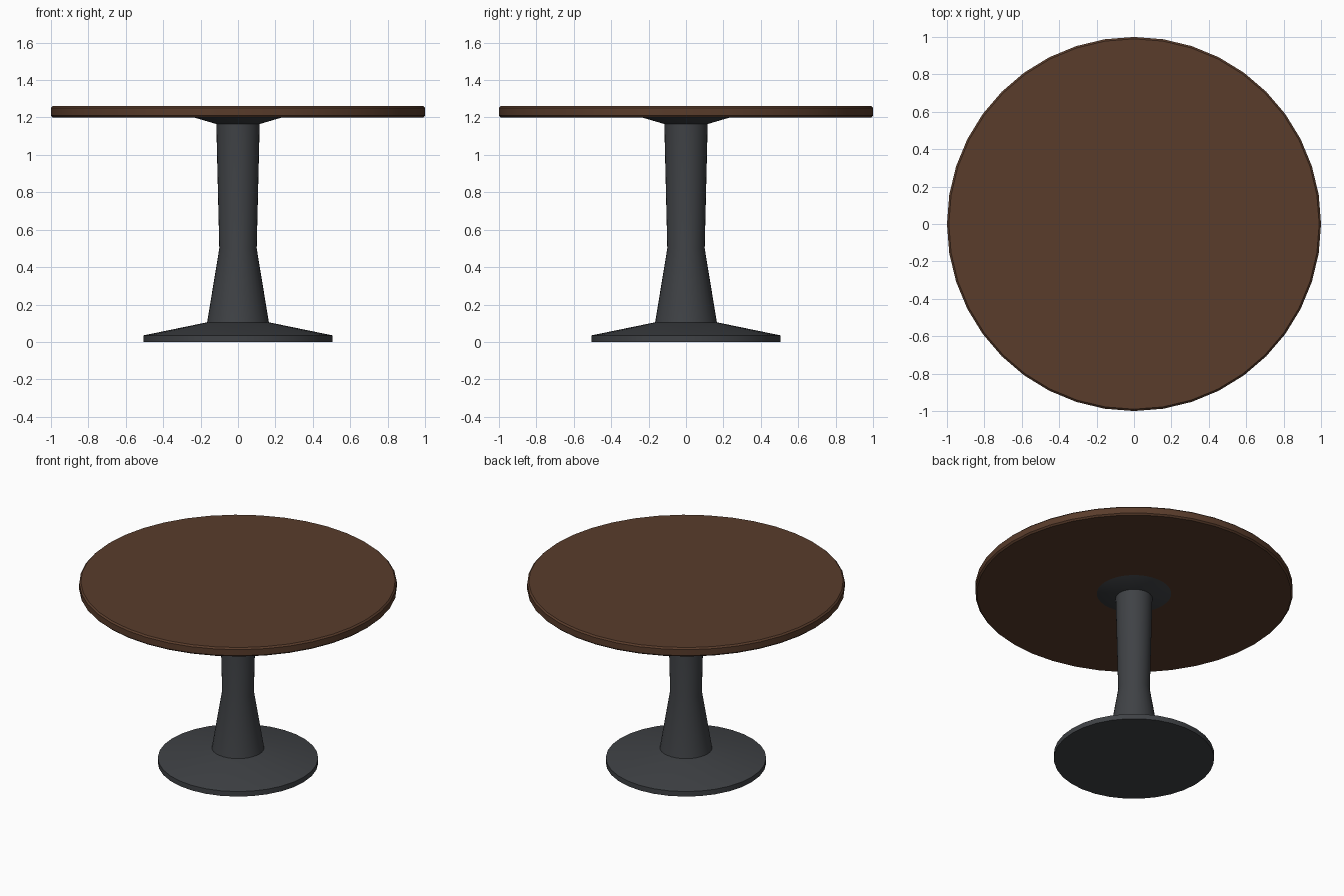
import bpy, bmesh, math

if "Cube" in bpy.data.objects:
    bpy.data.objects.remove(bpy.data.objects["Cube"])


def material(name, color):
    m = bpy.data.materials.new(name)
    m.diffuse_color = color
    m.use_nodes = True
    m.node_tree.nodes["Principled BSDF"].inputs["Base Color"].default_value = m.diffuse_color
    return m


def turned(name, profile, sides, mat):
    """Closed solid of revolution from (radius, z) points, bottom to top."""
    bm = bmesh.new()
    rings = []
    for r, z in profile:
        rings.append([bm.verts.new((r * math.cos(2 * math.pi * i / sides),
                                    r * math.sin(2 * math.pi * i / sides), z))
                      for i in range(sides)])
    for a, b in zip(rings, rings[1:]):
        for i in range(sides):
            j = (i + 1) % sides
            bm.faces.new((a[i], a[j], b[j], b[i]))
    bm.faces.new(rings[0][::-1])
    bm.faces.new(rings[-1])
    mesh = bpy.data.meshes.new(name)
    bm.to_mesh(mesh)
    bm.free()
    mesh.materials.append(mat)
    obj = bpy.data.objects.new(name, mesh)
    bpy.context.collection.objects.link(obj)
    bpy.ops.object.select_all(action='DESELECT')
    obj.select_set(True)
    bpy.context.view_layer.objects.active = obj
    bpy.ops.object.shade_smooth_by_angle(angle=math.radians(30))
    return obj


wood = material("dark_wood", (0.10, 0.045, 0.024, 1))
metal = material("dark_metal", (0.05, 0.054, 0.06, 1))

# Round top with a small chamfer on both rims
turned("table_top", [(0.99, 1.2), (1.0, 1.21), (1.0, 1.252), (0.99, 1.262)], 40, wood)

# Pedestal: sloped foot, waisted column, flared mount under the top
turned("base_plate", [(0.505, 0), (0.505, 0.035), (0.165, 0.105)], 32, metal)
turned("column", [(0.165, 0.105), (0.1, 0.5), (0.116, 1.165)], 32, metal)
turned("top_mount", [(0.116, 1.165), (0.235, 1.2)], 32, metal)
